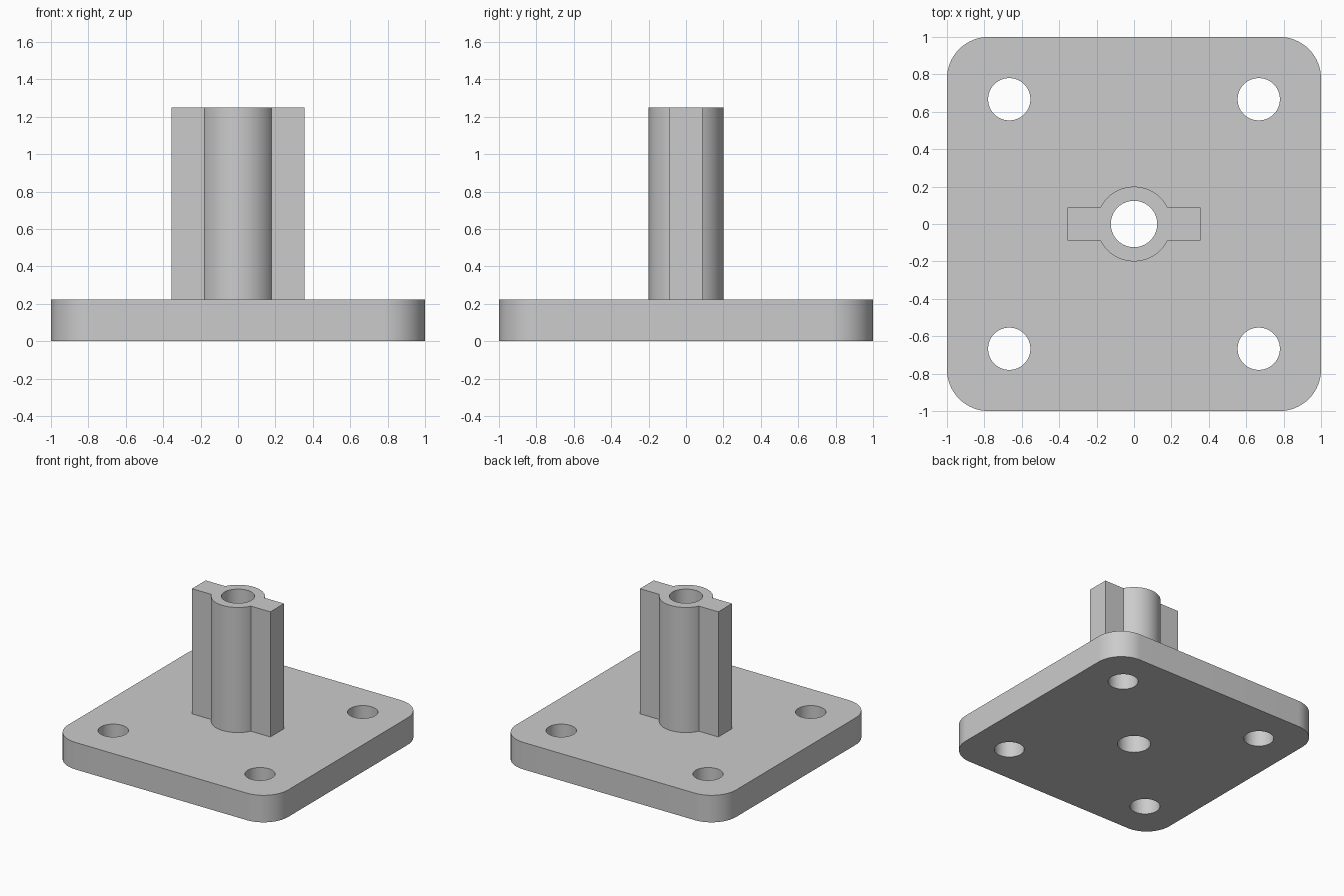
import bpy
import math

PLATE_H, POST_TOP = 0.222, 1.25
CORNER_R = 0.222
HOLE_POS, HOLE_R = 0.667, 0.113
POST_R, BORE_R = 0.2, 0.124
FIN_X, FIN_Y = 0.356, 0.089

default = bpy.data.objects.get("Cube")
if default:
    bpy.data.objects.remove(default, do_unlink=True)

grey = bpy.data.materials.new("light_grey")
grey.use_nodes = True
colour = (0.6, 0.6, 0.6, 1)
grey.diffuse_color = colour
grey.node_tree.nodes["Principled BSDF"].inputs["Base Color"].default_value = colour


def arc(cx, cy, r, start, end, steps):
    """Points along an arc, both ends included."""
    return [(cx + r * math.cos(start + (end - start) * i / steps),
             cy + r * math.sin(start + (end - start) * i / steps))
            for i in range(steps + 1)]


def prism(name, outline, z0, z1):
    """Extrude a closed counter-clockwise outline from z0 to z1."""
    n = len(outline)
    verts = [(x, y, z) for z in (z0, z1) for x, y in outline]
    faces = [tuple(reversed(range(n))), tuple(range(n, 2 * n))]
    faces += [(i, (i + 1) % n, n + (i + 1) % n, n + i) for i in range(n)]
    mesh = bpy.data.meshes.new(name)
    mesh.from_pydata(verts, [], faces)
    mesh.materials.append(grey)
    obj = bpy.data.objects.new(name, mesh)
    bpy.context.collection.objects.link(obj)
    return obj


def drill(obj, x, y, r):
    """Cut a round vertical hole right through the part."""
    circle = arc(x, y, r, 0, math.tau, 64)[:-1]
    cutter = prism("hole_cutter", circle, -0.5, POST_TOP + 0.5)
    cutter.hide_render = True
    mod = obj.modifiers.new("hole", "BOOLEAN")
    mod.operation, mod.solver, mod.object = "DIFFERENCE", "EXACT", cutter
    bpy.context.view_layer.objects.active = obj
    bpy.ops.object.modifier_apply(modifier=mod.name)
    bpy.data.objects.remove(cutter, do_unlink=True)


# Square base plate with rounded corners and four mounting holes
inner = 1 - CORNER_R
corners = [(inner, inner), (-inner, inner), (-inner, -inner), (inner, -inner)]
outline = []
for k, (cx, cy) in enumerate(corners):
    outline += arc(cx, cy, CORNER_R, k * math.pi / 2, (k + 1) * math.pi / 2, 16)
plate = prism("base_plate", outline, 0, PLATE_H)
for sx in (-1, 1):
    for sy in (-1, 1):
        drill(plate, sx * HOLE_POS, sy * HOLE_POS, HOLE_R)

# Round post with a flat fin on each side
a = math.asin(FIN_Y / POST_R)
half = [(FIN_X, -FIN_Y), (FIN_X, FIN_Y)] + arc(0, 0, POST_R, a, math.pi - a, 32)
post = prism("finned_post", half + [(-x, -y) for x, y in half], PLATE_H, POST_TOP)

# Centre bore through both parts, then smooth the round walls
for part in (plate, post):
    drill(part, 0, 0, BORE_R)
    bpy.ops.object.select_all(action="DESELECT")
    part.select_set(True)
    bpy.context.view_layer.objects.active = part
    bpy.ops.object.shade_smooth_by_angle(angle=math.radians(30))
